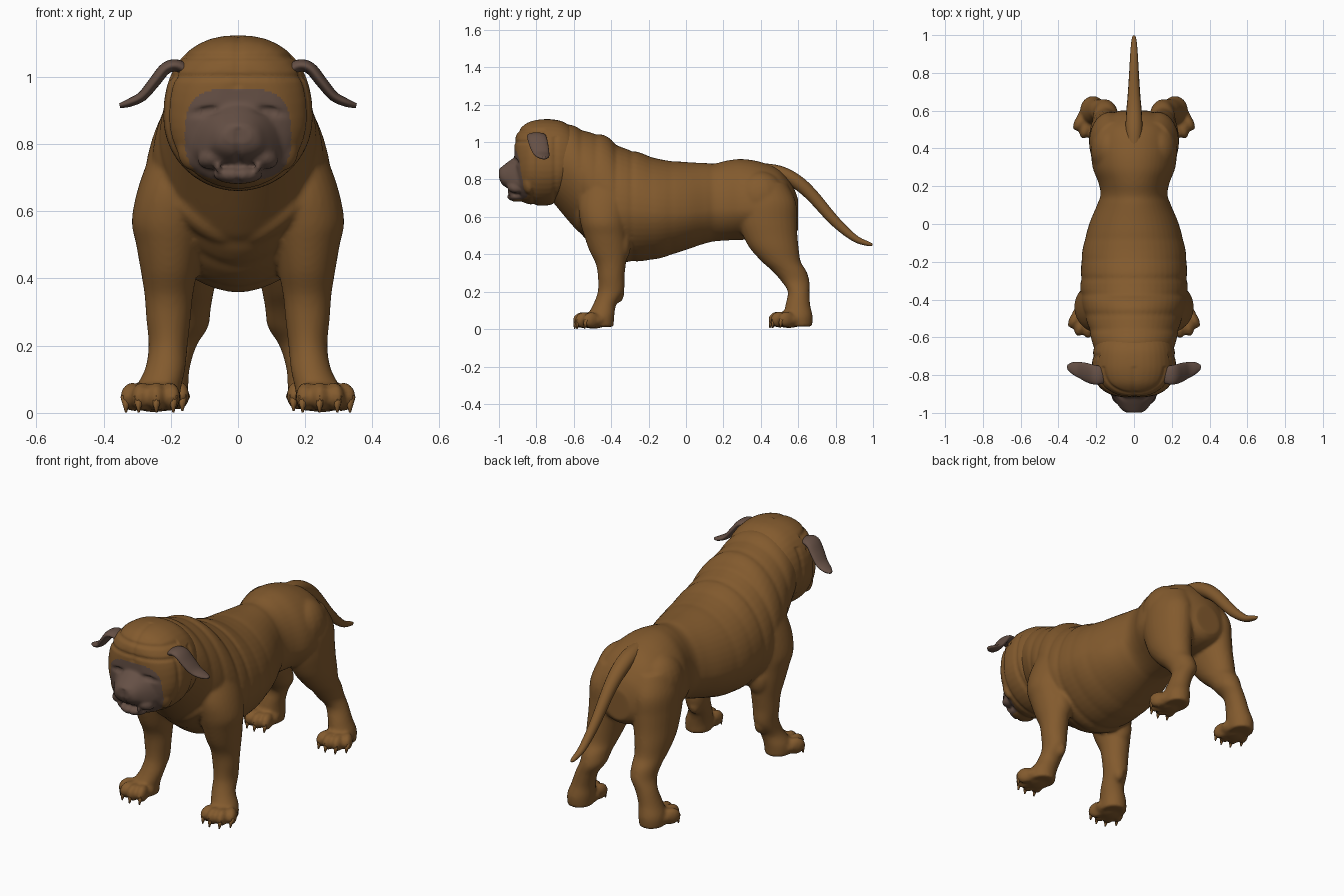
import bpy, bmesh, math
from mathutils import Vector, Matrix

cube = bpy.data.objects.get("Cube")
if cube:
    bpy.data.objects.remove(cube, do_unlink=True)

X, Y, Z = Vector((1, 0, 0)), Vector((0, 1, 0)), Vector((0, 0, 1))


def material(name, rgb):
    m = bpy.data.materials.new(name)
    m.use_nodes = True
    color = (*rgb, 1)
    m.diffuse_color = color
    shader = m.node_tree.nodes["Principled BSDF"]
    shader.inputs["Base Color"].default_value = color
    shader.inputs["Roughness"].default_value = 0.8
    return m


FUR = material("brown fur", (0.226, 0.103, 0.027))
MASK = material("dark mask", (0.131, 0.08, 0.06))


def spline(rows, steps):
    """Smoothly resample a list of stations."""
    rows = [Vector(r) for r in rows]
    ext = [rows[0]] + rows + [rows[-1]]
    out = []
    for i in range(len(rows) - 1):
        a, b, c, d = ext[i:i + 4]
        for k in range(steps):
            t = k / steps
            out.append(b + (c - a) * (t / 2)
                       + (a * 2 - b * 5 + c * 4 - d) * (t * t / 2)
                       + (b * 3 - a - c * 3 + d) * (t ** 3 / 2))
    return out + [rows[-1]]


def loft(bm, rows, u, v=None, steps=5, sides=28, power=2.0, low=2.0, fold=None):
    """Skin rings; each row is x, y, z, radius along u, radius +v, radius -v."""
    rows = spline(rows, steps)
    rings = []
    for i, r in enumerate(rows):
        p = Vector(r[:3])
        w = v
        if w is None:
            nxt, prv = rows[min(i + 1, len(rows) - 1)], rows[max(i - 1, 0)]
            w = (Vector(nxt[:3]) - Vector(prv[:3])).cross(u).normalized()
        grow = fold(p) if fold else 1
        ring = []
        for k in range(sides):
            t = math.tau * k / sides
            c, s = math.cos(t), math.sin(t)
            e = 2 / (power if s > 0 else low)
            a = math.copysign(abs(c) ** e, c) * r[3]
            b = math.copysign(abs(s) ** e, s) * (r[4] if s > 0 else r[5])
            ring.append(bm.verts.new(p + (u * a + w * b) * grow))
        rings.append(ring)
    for a, b in zip(rings, rings[1:]):
        for k in range(sides):
            j = (k + 1) % sides
            bm.faces.new((a[k], a[j], b[j], b[k]))
    bm.faces.new(rings[0])
    bm.faces.new(rings[-1])


def blob(bm, center, radii, turn=0.0, axis='Y'):
    m = Matrix.Translation(center) @ Matrix.Rotation(turn, 4, axis) @ Matrix.Diagonal((*radii, 1))
    bmesh.ops.create_uvsphere(bm, u_segments=20, v_segments=14, radius=1, matrix=m)


def finish(bm, name, mats, voxel=0):
    """Make an object; with a voxel size, fuse its masses into one skin."""
    bmesh.ops.recalc_face_normals(bm, faces=bm.faces)
    mesh = bpy.data.meshes.new(name)
    bm.to_mesh(mesh)
    bm.free()
    ob = bpy.data.objects.new(name, mesh)
    bpy.context.collection.objects.link(ob)
    if voxel:
        re = ob.modifiers.new("fuse", 'REMESH')
        re.mode = 'VOXEL'
        re.voxel_size = voxel
        sm = ob.modifiers.new("soften", 'SMOOTH')
        sm.factor, sm.iterations = 0.5, 4
        dg = bpy.context.evaluated_depsgraph_get()
        fused = bpy.data.meshes.new_from_object(ob.evaluated_get(dg))
        ob.modifiers.clear()
        ob.data = fused
    for m in mats:
        ob.data.materials.append(m)
    for p in ob.data.polygons:
        p.use_smooth = True
    return ob


def bump(value, center, width):
    return math.exp(-((value - center) / width) ** 2)


# Trunk and neck: y, top, widest height, bottom, half width
trunk = [(-.72, 1.08, .90, .69, .19), (-.62, 1.092, .86, .57, .222), (-.53, 1.055, .78, .475, .245),
         (-.43, 1.032, .68, .40, .275), (-.35, .974, .64, .363, .283), (-.26, .947, .63, .363, .28),
         (-.14, .907, .62, .38, .272), (0, .892, .62, .425, .236), (.10, .887, .63, .458, .195),
         (.16, .886, .64, .47, .177), (.22, .90, .64, .475, .188), (.30, .908, .64, .478, .218),
         (.40, .892, .64, .48, .226), (.50, .85, .64, .48, .205), (.57, .765, .62, .50, .15),
         (.60, .69, .60, .53, .075)]


def skin_folds(p):
    crease = sum(bump(p.y, c, .014) for c in (-.56, -.48, -.375, -.29))
    soft = sum(bump(p.y, c, .018) for c in (-.19, -.08, .14))
    return 1.005 - .022 * crease - .008 * soft


body = bmesh.new()
loft(body, [(0, y, c, w, t - c, c - b) for y, t, c, b, w in trunk], X, Z,
     steps=10, sides=48, low=1.8, fold=skin_folds)

# Legs: x, y, z, radius across, radius along
front_leg = [(.13, -.42, .86, .09, .11), (.165, -.43, .76, .10, .13), (.195, -.44, .66, .105, .135),
             (.205, -.44, .57, .111, .125), (.205, -.43, .50, .098, .115), (.205, -.415, .42, .084, .102),
             (.206, -.402, .35, .072, .081), (.207, -.40, .28, .066, .071), (.208, -.402, .20, .058, .07),
             (.217, -.435, .13, .06, .062), (.238, -.455, .07, .068, .072), (.242, -.455, .012, .066, .068)]
hind_leg = [(.10, .42, .78, .10, .12), (.125, .43, .68, .108, .157), (.13, .435, .58, .108, .158),
            (.137, .45, .50, .10, .146), (.145, .473, .43, .09, .13), (.149, .51, .36, .077, .104),
            (.15, .553, .31, .069, .091), (.153, .585, .255, .064, .075), (.18, .602, .20, .057, .058),
            (.203, .598, .13, .059, .066), (.216, .60, .07, .068, .077), (.218, .60, .014, .064, .074)]
toes = [(-.032, -.085), (.008, -.098), (.05, -.088), (.078, -.05)]
claws = bmesh.new()
for s in (1, -1):
    for leg, foot in ((front_leg, (.235, -.455, .048)), (hind_leg, (.208, .59, .052))):
        loft(body, [(s * x, y, z, a, b, b) for x, y, z, a, b in leg], X, Y)
        fx, fy, fz = foot
        blob(body, (s * (fx + .015), fy - .04, fz - .002), (.082, .08, .044))
        for i, (dx, dy) in enumerate(toes):
            out = (i - 1) * .28
            blob(body, (s * (fx + dx), fy + dy, fz), (.029, .052, .043), s * out, 'Z')
            tip = (s * (fx + dx + .038 * math.sin(out)), fy + dy - .038 * math.cos(out), fz - .023)
            bmesh.ops.create_cone(claws, cap_ends=True, segments=8, radius1=.003, radius2=.017, depth=.048,
                                  matrix=Matrix.Translation(tip) @ Matrix.Rotation(-.25, 4, 'X'))
    # Shoulder, breast, elbow, wrist and haunch muscles
    blob(body, (s * .11, -.53, .585), (.13, .06, .05), s * -.65)
    blob(body, (s * .215, -.47, .535), (.075, .07, .10), s * .25)
    blob(body, (s * .20, -.345, .45), (.06, .05, .09))
    blob(body, (s * .20, -.365, .185), (.032, .034, .045))
    blob(body, (s * .12, .395, .70), (.111, .14, .145))
finish(body, "body_and_legs", [FUR], .0095)
finish(claws, "claws", [FUR])

# Tail: y, z, radius across, radius thick
tail = bmesh.new()
loft(tail, [(0, y, z, a, b, b) for y, z, a, b in
            [(.33, .862, .025, .025), (.42, .852, .038, .034), (.51, .832, .044, .038), (.595, .785, .041, .038),
             (.675, .714, .034, .034), (.795, .578, .026, .028), (.90, .487, .02, .019),
             (.975, .456, .013, .012), (.998, .452, .005, .005)]],
     X, sides=16)
finish(tail, "tail", [FUR])

# Head: y, top, widest height, bottom, half width
skull = [(-.56, 1.00, .90, .80, .14), (-.61, 1.075, .89, .73, .19), (-.66, 1.11, .88, .69, .213),
         (-.72, 1.122, .88, .665, .221), (-.78, 1.122, .88, .66, .22), (-.84, 1.108, .88, .668, .20),
         (-.88, 1.08, .88, .685, .165), (-.905, 1.045, .90, .73, .118), (-.917, 1.00, .92, .80, .06)]
# Wedge-shaped muzzle sloping down to the nose
muzzle = [(-.84, .95, .80, .705, .15), (-.89, .936, .79, .722, .13), (-.93, .91, .79, .74, .106),
          (-.96, .888, .80, .755, .084), (-.985, .867, .81, .775, .064), (-.999, .845, .825, .802, .04)]
head = bmesh.new()
for rows, power, low in ((skull, 2.3, 2.0), (muzzle, 2.2, 2.2)):
    loft(head, [(0, y, c, w, t - c, c - b) for y, t, c, b, w in rows], X, Z,
         steps=6, sides=40, power=power, low=low)
blob(head, (0, -.968, .842), (.06, .034, .03))
blob(head, (0, -.905, .709), (.074, .053, .028))
for s in (1, -1):
    blob(head, (s * .07, -.905, .765), (.053, .053, .035), s * .45)
    blob(head, (s * .095, -.868, .945), (.06, .036, .02), s * .2)
    blob(head, (s * .125, -.835, .80), (.055, .045, .08), s * -.2)
    blob(head, (s * .06, -.945, .735), (.01, .01, .022))
head_ob = finish(head, "head", [FUR, MASK], .0075)

# Brow wrinkles, closed eyes, nose crease and cheek folds pressed into the skin
for v in head_ob.data.vertices:
    x, y, z = v.co
    depth = 0
    if y < -.76 and z > .97:
        depth += .006 * (bump(z, 1.06, .009) + bump(z, 1.0, .009)) + .004 * bump(x, 0, .012)
    if y < -.82:
        depth += .016 * bump(abs(x), .095, .035) * bump(z, .897 + .15 * (.095 - abs(x)), .011)
    if y < -.93 and z < .85:
        depth += .006 * bump(x, 0, .008)
    if z < 1.03:
        depth += .006 * (bump(y, -.815, .011) + bump(y, -.70, .012))
    v.co -= v.normal * depth

# Dark mask over the face
for p in head_ob.data.polygons:
    x, y, z = p.center
    oval = (abs(x) / .158) ** 3 + (abs(z - .828) / .137) ** 3 < 1
    if y < -.78 and oval or y < -.925 and z < .95:
        p.material_index = 1

# Folded ears: x, y, z, half width, thickness
ear = [(.14, -.80, 1.01, .035, .018), (.18, -.80, 1.033, .048, .018), (.215, -.797, 1.025, .052, .018),
       (.25, -.787, .983, .051, .017), (.285, -.775, .942, .044, .015), (.325, -.764, .922, .032, .012),
       (.352, -.758, .914, .013, .007)]
for s, side in ((1, "left"), (-1, "right")):
    bm = bmesh.new()
    loft(bm, [(s * x, y, z, w, t, t) for x, y, z, w, t in ear], Y, sides=20)
    finish(bm, side + "_ear", [MASK])
